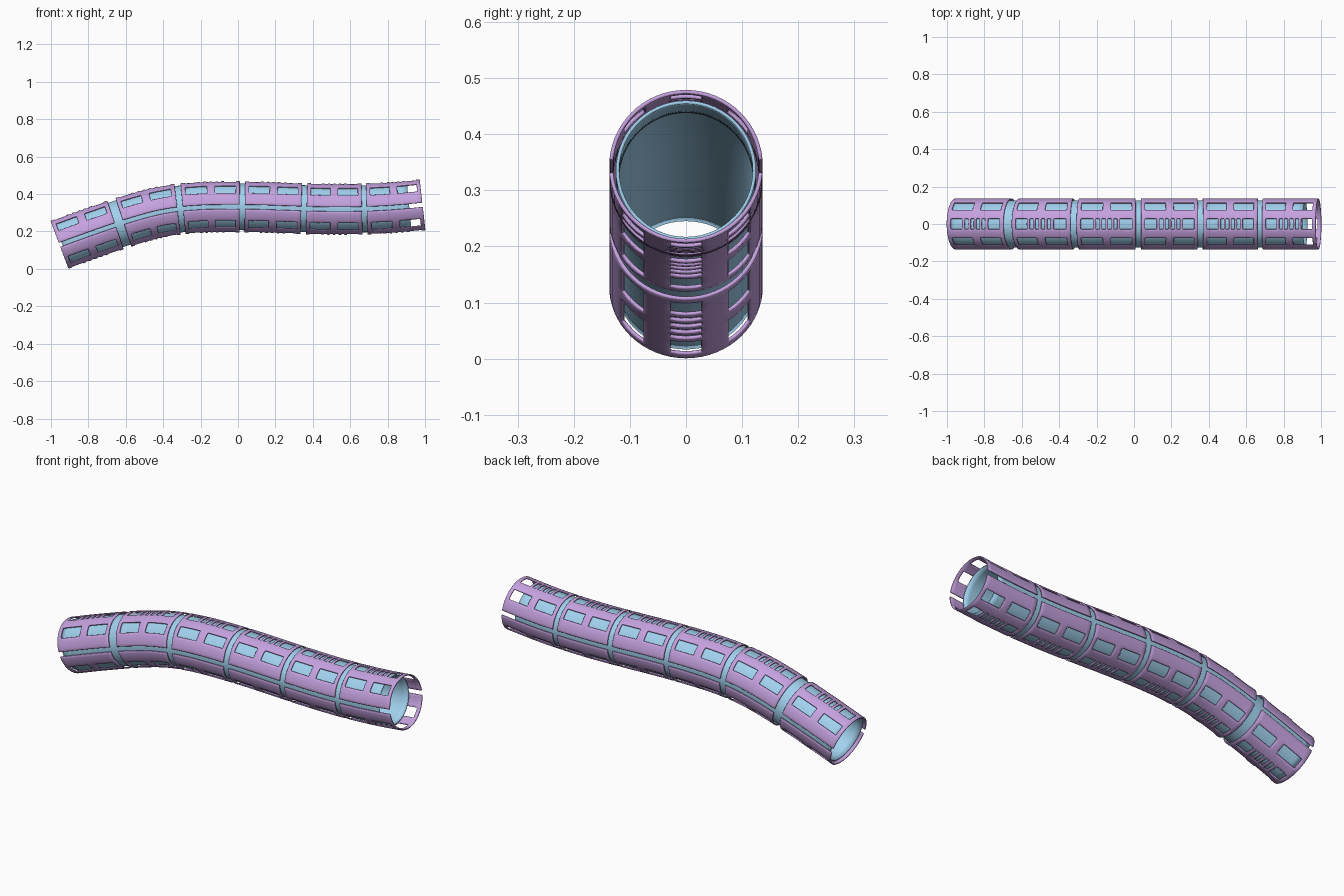
import bpy, bmesh, math

if "Cube" in bpy.data.objects:
    bpy.data.objects.remove(bpy.data.objects["Cube"])

R_SHELL, R_TUBE = 0.137, 0.125
GAPS = [(0.34, 0.045), (0.675, 0.03), (1.007, 0.028), (1.337, 0.028), (1.66, 0.026)]
TOTAL = 1.972
# heading of the centre line (degrees) against arc length
HEAD = [(0, 20.5), (0.34, 18.5), (0.5, 15), (0.68, 6), (0.85, 1), (1.0, -0.5),
        (1.2, -2.2), (1.4, -1.5), (1.66, 1.5), (1.8, 4), (TOTAL, 6.5)]


def heading(s):
    for (a, u), (b, v) in zip(HEAD, HEAD[1:]):
        if s <= b:
            return math.radians(u + (v - u) * (s - a) / (b - a))
    return math.radians(HEAD[-1][1])


# integrate the centre line
N = 800
DS = TOTAL / N
path = [(0.0, 0.0)]
for k in range(N):
    h = heading((k + 0.5) * DS)
    path.append((path[-1][0] + DS * math.cos(h), path[-1][1] + DS * math.sin(h)))
X0 = -R_SHELL * math.sin(heading(0))
X1 = path[-1][0] + R_SHELL * math.sin(heading(TOTAL))
OFF_X, OFF_Z = -(X0 + X1) / 2, R_SHELL * math.cos(heading(0))


def place(s, a, r):
    t = min(max(s / DS, 0), N - 1e-6)
    k = int(t)
    f = t - k
    cx = path[k][0] + f * (path[k + 1][0] - path[k][0])
    cz = path[k][1] + f * (path[k + 1][1] - path[k][1])
    h = heading(s)
    up = r * math.sin(a)
    return (cx - up * math.sin(h) + OFF_X, r * math.cos(a), cz + up * math.cos(h) + OFF_Z)


def refine(vals, step):
    vals = sorted(set(round(v, 5) for v in vals))
    out = [vals[0]]
    for a, b in zip(vals, vals[1:]):
        n = max(1, math.ceil((b - a) / step - 1e-6))
        out += [a + (b - a) * i / n for i in range(1, n + 1)]
    return out


def material(name, col):
    m = bpy.data.materials.new(name)
    m.diffuse_color = (*col, 1)
    m.use_nodes = True
    m.node_tree.nodes["Principled BSDF"].inputs["Base Color"].default_value = m.diffuse_color
    return m


def sheet(name, ss, angs, r, thick, mat, hole=None, closed=False, bevel=0):
    """Curved sheet on the path; cells for which hole(s, angle) is true are left open."""
    bm = bmesh.new()
    cols = angs[:-1] if closed else angs
    g = [[bm.verts.new(place(s, math.radians(a), r)) for a in cols] for s in ss]
    n = len(cols)
    for i in range(len(ss) - 1):
        for j in range(len(angs) - 1):
            if hole and hole((ss[i] + ss[i + 1]) / 2, (angs[j] + angs[j + 1]) / 2):
                continue
            k = (j + 1) % n
            bm.faces.new((g[i][j], g[i][k], g[i + 1][k], g[i + 1][j]))
    me = bpy.data.meshes.new(name)
    bm.to_mesh(me)
    bm.free()
    ob = bpy.data.objects.new(name, me)
    bpy.context.collection.objects.link(ob)
    me.materials.append(mat)
    sol = ob.modifiers.new("thickness", 'SOLIDIFY')
    sol.thickness, sol.offset = thick, -1
    if bevel:
        bv = ob.modifiers.new("soft_edges", 'BEVEL')
        bv.width, bv.segments, bv.limit_method = bevel, 1, 'ANGLE'
        bv.angle_limit = math.radians(50)
    bpy.ops.object.select_all(action='DESELECT')
    ob.select_set(True)
    bpy.context.view_layer.objects.active = ob
    bpy.ops.object.shade_smooth_by_angle(angle=math.radians(40))
    return ob


purple = material("shell_purple", (0.56, 0.36, 0.74))
blue = material("tube_blue", (0.36, 0.64, 0.86))

# inner tube, set back at both ends
sheet("inner_tube", refine([0.015, TOTAL - 0.072], 0.03), refine([0, 360], 6),
      R_TUBE, 0.006, blue, closed=True)

# window layout along one segment (fractions of its length, from the middle)
LONG = [(-0.43, -0.07), (0.07, 0.43)]
SHORT = [(-0.43, -0.23), (0.23, 0.43)] + [(c - 0.028, c + 0.028) for c in (-0.15, -0.05, 0.05, 0.15)]
SIDE_A, TOP_A = (33, 56), (78, 102)

starts = [0] + [c + w / 2 for c, w in GAPS]
ends = [c - w / 2 for c, w in GAPS] + [TOTAL]
for n, (a, b) in enumerate(zip(starts, ends), 1):
    mid, ln = (a + b) / 2, b - a
    ss = refine([a, b] + [mid + ln * v for w in LONG + SHORT for v in w], 0.03)

    def hole(s, ang):
        u, e = (s - mid) / ln, ang % 180
        if SIDE_A[0] < e < SIDE_A[1] or SIDE_A[0] < 180 - e < SIDE_A[1]:
            return any(p < u < q for p, q in LONG)
        return TOP_A[0] < e < TOP_A[1] and any(p < u < q for p, q in SHORT)

    # upper and lower half shells, split along both sides
    for half, base in (("upper", 0), ("lower", 180)):
        angs = refine([base + v for v in (5, 33, 56, 78, 102, 124, 147, 175)], 6)
        sheet(f"{half}_shell_{n}", ss, angs, R_SHELL, 0.007, purple, hole, bevel=0.0018)
